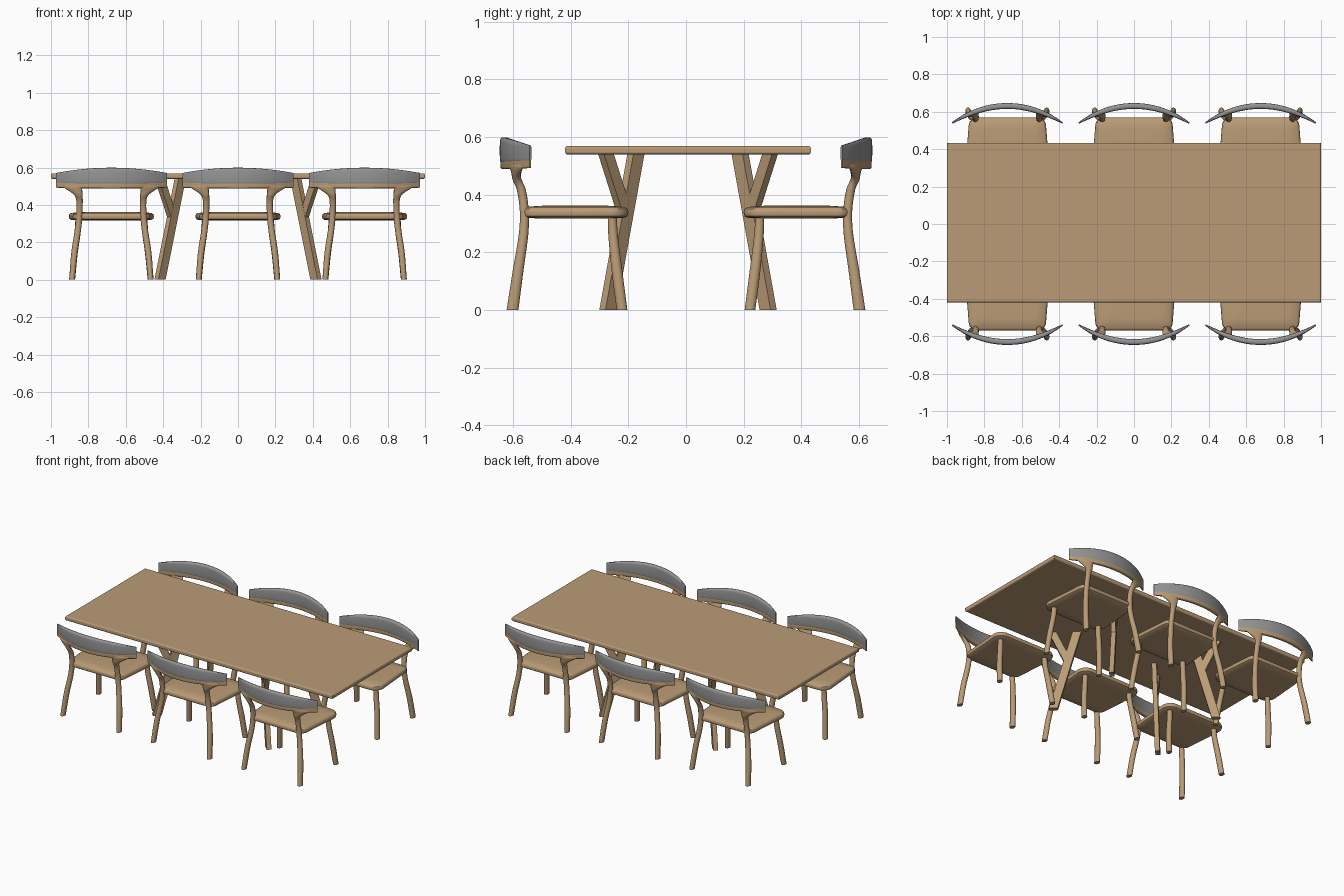
import bpy, bmesh, math
from mathutils import Vector

if "Cube" in bpy.data.objects:
    bpy.data.objects.remove(bpy.data.objects["Cube"])


def material(name, rgb):
    m = bpy.data.materials.new(name)
    m.diffuse_color = (*rgb, 1)
    m.use_nodes = True
    m.node_tree.nodes["Principled BSDF"].inputs["Base Color"].default_value = m.diffuse_color
    return m


WOOD = material("light wood", (0.49, 0.33, 0.18))
GREY = material("grey upholstery", (0.30, 0.30, 0.30))


def place(name, mesh, loc=(0, 0, 0), turn=0, angle=40):
    ob = bpy.data.objects.new(name, mesh)
    ob.location, ob.rotation_euler[2] = loc, turn
    bpy.context.collection.objects.link(ob)
    return ob


def loft(name, ring_sets, mat, smooth=True):
    """Skin each list of rings into a capped tube; all tubes share one mesh."""
    bm = bmesh.new()
    for rings in ring_sets:
        vs = [[bm.verts.new(p) for p in r] for r in rings]
        n = len(vs[0])
        for a, b in zip(vs, vs[1:]):
            for i in range(n):
                j = (i + 1) % n
                bm.faces.new((a[i], a[j], b[j], b[i]))
        bm.faces.new(vs[0])
        bm.faces.new(vs[-1])
    bmesh.ops.recalc_face_normals(bm, faces=bm.faces)
    for e in bm.edges:
        e.smooth = len(e.link_faces) < 2 or e.calc_face_angle(0) < math.radians(40)
    for f in bm.faces:
        f.smooth = smooth
    me = bpy.data.meshes.new(name)
    bm.to_mesh(me)
    bm.free()
    me.materials.append(mat)
    return me


def spline(keys, steps=5):
    """Catmull-Rom interpolation through tuples of any length."""
    k = [keys[0]] + keys + [keys[-1]]
    out = []
    for i in range(1, len(k) - 2):
        for s in range(steps):
            t = s / steps
            out.append([0.5 * (2 * b + (c - a) * t + (2 * a - 5 * b + 4 * c - d) * t * t
                               + (3 * b - a - 3 * c + d) * t ** 3)
                        for a, b, c, d in zip(*k[i - 1:i + 3])])
    return out + [list(keys[-1])]


def leg_rings(keys, side):
    """Keys are (x, y, z, x radius, y radius, shear along the backrest)."""
    rings = []
    for x, y, z, rx, ry, sh in spline(keys):
        ring = []
        for i in range(14):
            a = math.tau * i / 14
            dx = rx * math.cos(a)
            ring.append((side * (x + dx), y + ry * math.sin(a) + sh * dx, z))
        rings.append(ring)
    return rings


def crescent(thick, low, low_rise, high, high_drop):
    """Curved bar of rounded-rectangle section, thinning to its tips."""
    rings = []
    for i in range(33):
        u = -1 + 2 * i / 32
        x, y = 0.295 * u, -0.631 + 0.091 * u * u
        nrm = Vector((-0.617 * u, 1)).normalized()
        h = thick / 2 * (1 - 0.75 * abs(u) ** 3)
        z0, z1 = low + low_rise * u * u, high - high_drop * u * u
        ring = []
        for k in range(20):
            a = math.tau * k / 20
            c, s = math.cos(a), math.sin(a)
            w = h * math.copysign(abs(c) ** 0.5, c)
            v = math.copysign(abs(s) ** 0.4, s)
            ring.append((x + nrm.x * w, y + nrm.y * w, (z0 + z1) / 2 + v * (z1 - z0) / 2))
        rings.append(ring)
    return [rings]


def seat_rings():
    """Tapered seat outline with rounded corners, stacked with softened rims."""
    corners = [(0.228, -0.20, 0.06), (-0.228, -0.20, 0.06),
               (-0.207, -0.57, 0.045), (0.207, -0.57, 0.045)]
    outline = []
    for k, (x, y, r) in enumerate(corners):
        cx, cy = x - math.copysign(r, x), y + (r if y < -0.4 else -r)
        for i in range(7):
            a = math.radians(90 * k + 15 * i)
            outline.append((cx + r * math.cos(a), cy + r * math.sin(a)))
    rings = []
    for inset, z in ((0.06, 0.317), (0.012, 0.32), (0.003, 0.326), (0, 0.338),
                     (0.003, 0.35), (0.012, 0.357), (0.06, 0.361), (0.12, 0.363)):
        rings.append([(x * (1 - inset / 0.22), -0.385 + (y + 0.385) * (1 - inset / 0.185), z)
                      for x, y in outline])
    return [rings]


# Chair parts, modelled once for a chair on the front side
back_leg = [(0.21, -0.602, 0, 0.015, 0.021, 0), (0.198, -0.582, 0.14, 0.017, 0.019, 0),
            (0.18, -0.564, 0.26, 0.017, 0.017, 0), (0.172, -0.561, 0.34, 0.017, 0.016, 0),
            (0.170, -0.571, 0.415, 0.017, 0.016, 0), (0.177, -0.587, 0.455, 0.023, 0.015, 0.2),
            (0.205, -0.589, 0.492, 0.048, 0.011, 0.42), (0.205, -0.589, 0.505, 0.048, 0.008, 0.42)]
front_leg = [(0.21, -0.222, 0, 0.016, 0.019, 0), (0.197, -0.240, 0.14, 0.017, 0.019, 0),
             (0.18, -0.253, 0.26, 0.017, 0.017, 0), (0.175, -0.256, 0.335, 0.017, 0.016, 0)]
parts = [
    loft("seat", seat_rings(), WOOD),
    loft("back_legs", [leg_rings(back_leg, s) for s in (1, -1)], WOOD),
    loft("front_legs", [leg_rings(front_leg, s) for s in (1, -1)], WOOD),
    loft("backrest_rail", crescent(0.026, 0.488, 0.004, 0.53, 0), WOOD),
    loft("backrest_pad", crescent(0.031, 0.507, 0.009, 0.599, 0.028), GREY),
]

# Six chairs: three per long side, the rear ones turned round
for turn in (0, math.pi):
    for x in (-0.677, 0, 0.677):
        for me in parts:
            place("chair_" + me.name, me, (x, 0, 0), turn)

# Table top with rounded long and short edges
bm = bmesh.new()
bmesh.ops.create_cube(bm, size=1)
for v in bm.verts:
    v.co = (v.co.x * 2, v.co.y * 0.853, v.co.z * 0.03)
rims = [e for e in bm.edges if abs(e.verts[0].co.z - e.verts[1].co.z) < 0.001]
bmesh.ops.bevel(bm, geom=rims, offset=0.009, segments=3, profile=0.5, affect='EDGES')
top = bpy.data.meshes.new("table_top")
bm.to_mesh(top)
bm.free()
top.materials.append(WOOD)
place("table_top", top, (0, 0.007, 0.554))


def beam(p, q, sx, sy, w, t):
    """Slanted plank lying in the diagonal plane, cut level at both ends."""
    d, n = Vector((sx, sy, 0)).normalized(), Vector((-sy, sx, 0)).normalized()
    rings = []
    for x, y, z in (p, q):
        c = Vector((x * sx, y * sy, z))
        rings.append([c + d * w * a + n * t * b for a, b in ((1, 1), (-1, 1), (-1, -1), (1, -1))])
    return rings


# Four Y-shaped table legs set on the diagonals
for sx in (-1, 1):
    for sy in (-1, 1):
        leg = loft("table_leg", [
            beam((0.417, 0.278, 0), (0.308, 0.180, 0.545), sx, sy, 0.027, 0.015),
            beam((0.350, 0.218, 0.33), (0.420, 0.286, 0.545), sx, sy, 0.024, 0.0145)], WOOD, False)
        place("table_leg", leg, (0, 0.007, 0))
